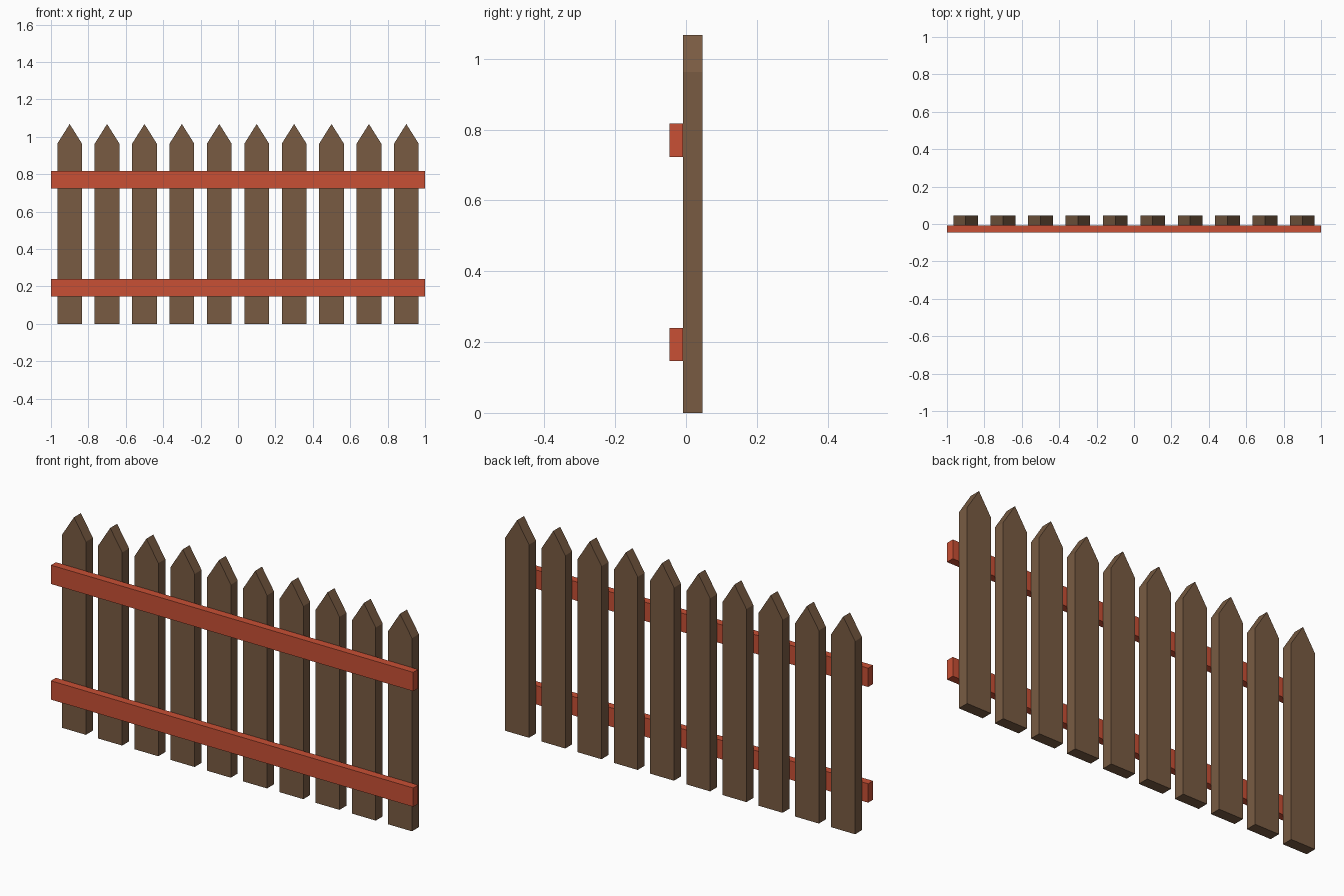
import bpy

if "Cube" in bpy.data.objects:
    bpy.data.objects.remove(bpy.data.objects["Cube"])


def material(name, color):
    mat = bpy.data.materials.new(name)
    mat.diffuse_color = color
    mat.use_nodes = True
    mat.node_tree.nodes["Principled BSDF"].inputs["Base Color"].default_value = mat.diffuse_color
    return mat


def extrude_profile(name, profile, y0, y1, mat, x=0.0):
    """Solid made from an XZ outline (anticlockwise from the front), y0 to y1."""
    n = len(profile)
    verts = [(px, y, pz) for y in (y0, y1) for px, pz in profile]
    faces = [tuple(range(n)), tuple(reversed(range(n, 2 * n)))]
    faces += [(i, i + n, (i + 1) % n + n, (i + 1) % n) for i in range(n)]
    mesh = bpy.data.meshes.new(name)
    mesh.from_pydata(verts, [], faces)
    mesh.materials.append(mat)
    obj = bpy.data.objects.new(name, mesh)
    obj.location.x = x
    bpy.context.collection.objects.link(obj)
    return obj


wood = material("brown_wood", (0.19, 0.105, 0.055, 1))
red = material("red_paint", (0.58, 0.08, 0.035, 1))

FRONT, JOINT, BACK = -0.0465, -0.008, 0.0465

# Ten pointed pickets
w = 0.066
picket = [(-w, 0), (w, 0), (w, 0.963), (0, 1.068), (-w, 0.963)]
for i in range(10):
    extrude_profile(f"picket_{i + 1}", picket, JOINT, BACK, wood, -0.9 + 0.2 * i)

# Two rails across the front
for name, z0, z1 in (("lower_rail", 0.146, 0.24), ("upper_rail", 0.723, 0.817)):
    extrude_profile(name, [(-1, z0), (1, z0), (1, z1), (-1, z1)], FRONT, JOINT, red)
